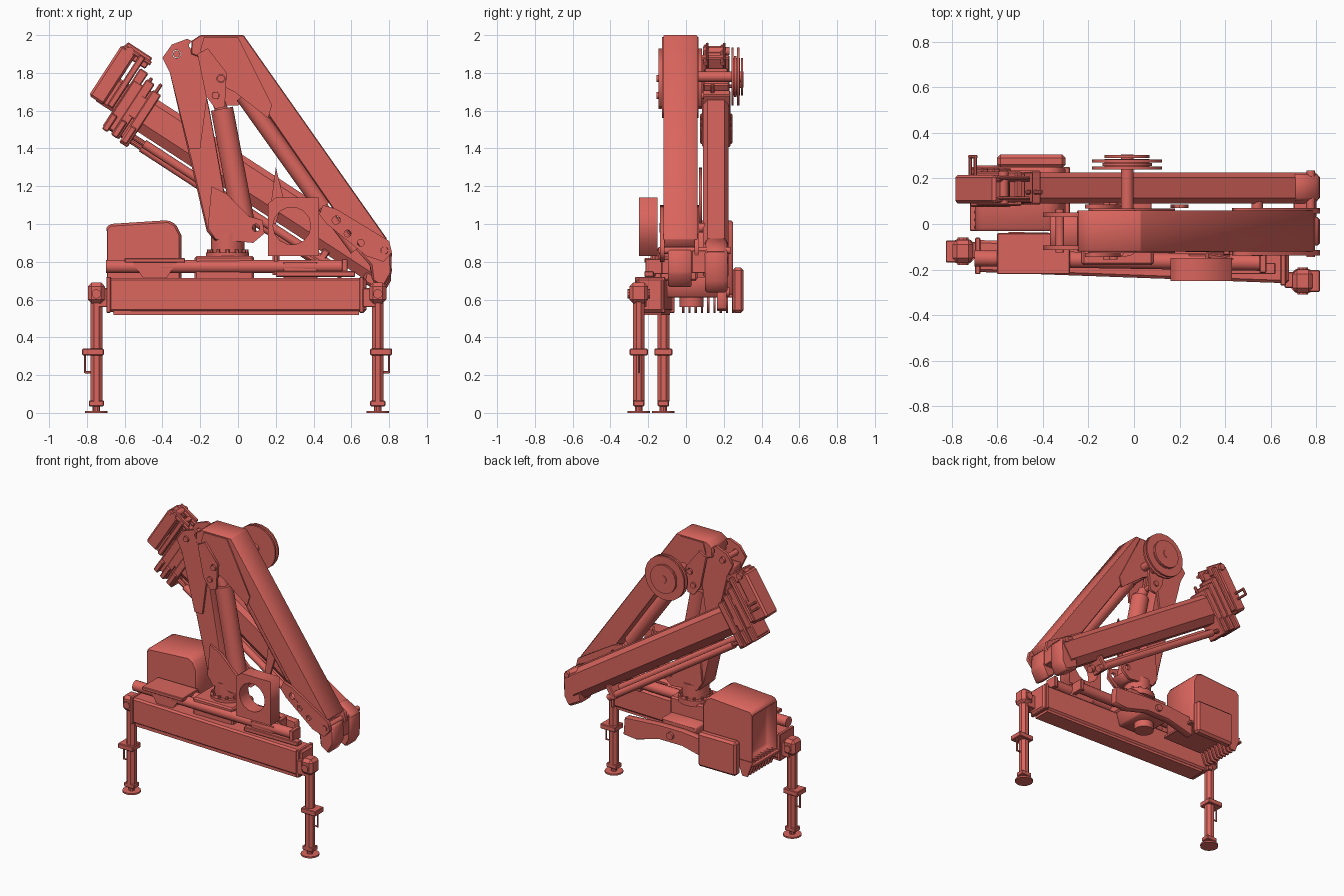
import bpy, bmesh, math
from mathutils import Vector

red = bpy.data.materials.new("crane_red")
red.diffuse_color = (0.70, 0.13, 0.11, 1)


def finish(ob, bevel=0.0):
    ob.data.materials.append(red)
    if bevel:
        m = ob.modifiers.new("Bevel", 'BEVEL')
        m.width, m.segments, m.limit_method = bevel, 1, 'ANGLE'
    return ob


def bar(name, p1, p2, sec, bevel=0.0):
    """Cross-section (side, up) swept from p1 to p2."""
    p1, p2 = Vector(p1), Vector(p2)
    d = (p2 - p1).normalized()
    side = Vector((0, 1, 0)) if abs(d.y) < 0.9 else Vector((1, 0, 0))
    up = d.cross(side).normalized()
    if up.z < 0:
        up = -up
    bm = bmesh.new()
    a, b = [[bm.verts.new(p + side * s + up * t) for s, t in sec] for p in (p1, p2)]
    n = len(sec)
    bm.faces.new(a)
    bm.faces.new(b[::-1])
    for i in range(n):
        bm.faces.new((a[i], b[i], b[(i + 1) % n], a[(i + 1) % n]))
    bmesh.ops.recalc_face_normals(bm, faces=bm.faces)
    me = bpy.data.meshes.new(name)
    bm.to_mesh(me)
    bm.free()
    ob = bpy.data.objects.new(name, me)
    bpy.context.collection.objects.link(ob)
    return finish(ob, bevel)


def cyl(name, p1, p2, r, n=16):
    ring = [(r * math.cos(2 * math.pi * (i + .5) / n), r * math.sin(2 * math.pi * (i + .5) / n)) for i in range(n)]
    ob = bar(name, p1, p2, ring)
    if n >= 12:
        bpy.ops.object.select_all(action='DESELECT')
        ob.select_set(True)
        bpy.context.view_layer.objects.active = ob
        bpy.ops.object.shade_smooth_by_angle(angle=math.radians(35))
    return ob


def box(name, x0, x1, y0, y1, z0, z1, bevel=0.004):
    sec = [(y0, z0), (y1, z0), (y1, z1), (y0, z1)]
    return bar(name, (x0, 0, 0), (x1, 0, 0), sec, bevel)


def prism(name, pts, y0, y1, holes=(), bevel=0.0):
    """Side profile (x, z) with round holes, extruded from y0 to y1."""
    cu = bpy.data.curves.new(name, 'CURVE')
    cu.dimensions, cu.fill_mode, cu.extrude = '2D', 'BOTH', (y1 - y0) / 2
    loops = [pts] + [[(x + r * math.cos(i * math.pi / 7), z + r * math.sin(i * math.pi / 7))
                      for i in range(14)] for x, z, r in holes]
    for loop in loops:
        s = cu.splines.new('POLY')
        s.points.add(len(loop) - 1)
        for p, (x, z) in zip(s.points, loop):
            p.co = (x, z, 0, 1)
        s.use_cyclic_u = True
    tmp = bpy.data.objects.new(name, cu)
    me = bpy.data.meshes.new_from_object(tmp)
    bpy.data.objects.remove(tmp)
    bm = bmesh.new()
    bm.from_mesh(me)
    bmesh.ops.remove_doubles(bm, verts=bm.verts, dist=1e-5)
    for v in bm.verts:
        v.co = Vector((v.co.x, (y0 + y1) / 2 - v.co.z, v.co.y))
    bmesh.ops.recalc_face_normals(bm, faces=bm.faces)
    bm.to_mesh(me)
    bm.free()
    me.name = name
    ob = bpy.data.objects.new(name, me)
    bpy.context.collection.objects.link(ob)
    return finish(ob, bevel)


def rect(w, h):
    return [(-w, -h), (w, -h), (w, h), (-w, h)]


# Outrigger beam, slightly skewed, with end frames and lower rail
bar("outrigger_beam", (-0.69, -0.14, 0.625), (0.68, -0.19, 0.625), rect(0.07, 0.09), 0.012)
bar("beam_lower_rail", (-0.66, -0.145, 0.53), (0.64, -0.19, 0.53), rect(0.06, 0.012))
for x, y in ((-0.685, -0.14), (0.655, -0.19)):
    box("beam_end_frame", x - 0.012, x + 0.012, y - 0.08, y + 0.08, 0.53, 0.72)

# Outrigger legs
for s, x, y in ((-1, -0.75, -0.12), (1, 0.74, -0.25)):
    box("leg_extension", min(x, s * 0.66), max(x, s * 0.66), y - 0.03, y + 0.04, 0.56, 0.66)
    cyl("leg_tube", (x, y, 0.06), (x, y, 0.68), 0.034, 8)
    box("leg_head", x - 0.045, x + 0.045, y - 0.05, y + 0.05, 0.58, 0.69, 0.02)
    cyl("leg_head_pin", (x, y - 0.06, 0.63), (x, y + 0.06, 0.63), 0.025, 10)
    xa, xb = sorted((x - s * 0.04, x + s * 0.075))
    box("leg_clamp", xa, xb, y - 0.048, y + 0.048, 0.305, 0.34)
    cyl("leg_handle", (x + s * 0.06, y, 0.21), (x + s * 0.06, y, 0.31), 0.006, 6)
    cyl("leg_handle_foot", (x + s * 0.06, y, 0.215), (x, y, 0.215), 0.006, 6)
    box("leg_foot_block", x - 0.04, x + 0.04, y - 0.03, y + 0.03, 0.035, 0.065)
    cyl("foot_ball", (x, y, 0.01), (x, y, 0.05), 0.02, 10)
    cyl("foot_pad", (x, y, 0.0), (x, y, 0.011), 0.06, 16)

# Slewing base, rear bridge and rack cylinders
box("base_block", -0.23, 0.085, -0.18, 0.06, 0.70, 0.83, 0.01)
prism("base_bridge", [(-0.2, 0.72), (0.08, 0.72), (0.05, 0.61), (-0.16, 0.61)], -0.1, 0.17, bevel=0.01)
prism("rear_bridge", [(-0.32, 0.67), (-0.12, 0.69), (0.06, 0.69), (0.33, 0.67), (0.34, 0.55), (0.24, 0.54),
      (0.06, 0.59), (-0.12, 0.59), (-0.32, 0.54)], 0.165, 0.215, [(-0.03, 0.64, 0.025)], bevel=0.008)
cyl("bridge_pin", (-0.03, 0.15, 0.64), (-0.03, 0.23, 0.64), 0.024)
cyl("slew_motor", (-0.06, 0.03, 0.56), (-0.06, 0.03, 0.62), 0.065)
for y, x0, x1 in ((-0.15, -0.7, 0.56), (-0.07, -0.55, 0.4)):
    cyl("slew_rack_tube", (x0, y, 0.775), (x1, y - 0.02, 0.775), 0.036)
    box("rack_tube_cap", x1 - 0.01, x1 + 0.02, y - 0.065, y + 0.025, 0.735, 0.815)
box("valve_block", 0.24, 0.42, -0.2, -0.13, 0.71, 0.80)
box("control_arm", 0.2, 0.62, -0.22, -0.17, 0.72, 0.75)
cyl("slew_ring", (-0.055, -0.03, 0.81), (-0.055, -0.03, 0.85), 0.115, 24)
cyl("column_neck", (-0.055, -0.03, 0.84), (-0.055, -0.03, 0.95), 0.09, 20)
for i in range(12):
    a = i * math.pi / 6
    x, y = -0.055 + 0.1 * math.cos(a), -0.03 + 0.1 * math.sin(a)
    cyl("ring_bolt", (x, y, 0.84), (x, y, 0.865), 0.01, 6)

# Column
prism("column_body", [(-0.165, 0.96), (-0.12, 0.91), (0.06, 0.91), (0.11, 0.95), (0.03, 1.03), (-0.06, 1.1),
      (-0.15, 1.6), (-0.2, 1.84), (-0.37, 1.84)], -0.10, 0.035, bevel=0.008)
for y in (-0.115, 0.03):
    prism("column_cheek", [(-0.36, 1.8), (-0.4, 1.88), (-0.35, 1.95), (-0.27, 1.98), (-0.2, 1.95), (-0.16, 1.7),
          (-0.2, 1.4), (-0.26, 1.4)], y, y + 0.02, [(-0.325, 1.9, 0.022), (-0.24, 1.945, 0.02)])
    prism("column_foot_cheek", [(-0.16, 0.98), (-0.12, 0.92), (0.08, 0.90), (0.14, 0.95), (0.13, 1.02), (0.06, 1.04),
          (-0.06, 1.16), (-0.14, 1.2)], y, y + 0.02, [(0.095, 0.98, 0.02)])
cyl("column_top_pin", (-0.325, -0.125, 1.9), (-0.325, 0.065, 1.9), 0.019)

# Lift cylinder and its links
cyl("lift_cylinder", (0.04, -0.04, 0.95), (-0.085, -0.04, 1.61), 0.06, 20)
cyl("lift_rod", (-0.085, -0.04, 1.6), (-0.115, -0.04, 1.68), 0.035)
for y in (-0.145, 0.067):
    prism("lift_link", [(-0.215, 1.9), (-0.16, 1.93), (-0.06, 1.8), (-0.07, 1.62), (-0.12, 1.61), (-0.17, 1.68)],
          y, y + 0.018, [(-0.118, 1.68, 0.02), (-0.09, 1.77, 0.022)])
for x, z in ((-0.118, 1.68), (-0.09, 1.77)):
    cyl("link_pin", (x, -0.155, z), (x, 0.095, z), 0.019)

# Main boom, head and folding cylinder
prism("main_boom", [(-0.25, 1.9), (-0.245, 1.97), (-0.2, 2.0), (0.03, 2.0), (0.79, 0.92), (0.74, 0.86), (0.64, 0.88),
      (0.04, 1.75), (-0.08, 1.84)], -0.12, 0.06, bevel=0.008)
for y in (-0.128, 0.055):
    prism("boom_head_plate", [(-0.2, 1.92), (-0.18, 1.99), (0.0, 1.99), (0.18, 1.63), (0.16, 1.56), (-0.02, 1.70),
          (-0.1, 1.74)], y, y + 0.012, [(-0.09, 1.77, 0.016)])
    prism("boom_tip_plate", [(0.45, 1.1), (0.52, 1.08), (0.80, 0.91), (0.815, 0.85), (0.77, 0.80), (0.68, 0.83),
          (0.47, 1.0), (0.43, 1.05)], y - 0.01, y + 0.015,
          [(0.52, 1.02, 0.022), (0.58, 0.95, 0.018), (0.65, 0.9, 0.018), (0.775, 0.86, 0.02)])
cyl("fold_cylinder", (0.03, -0.03, 1.68), (0.45, -0.03, 1.09), 0.045, 18)
cyl("fold_rod", (0.45, -0.03, 1.09), (0.62, -0.03, 0.86), 0.028)
prism("tip_link", [(0.62, 0.87), (0.72, 0.88), (0.81, 0.86), (0.815, 0.74), (0.77, 0.66), (0.71, 0.70), (0.70, 0.78)],
      -0.095, 0.03, bevel=0.01)
cyl("tip_pin", (0.775, -0.145, 0.86), (0.775, 0.235, 0.86), 0.019)
cyl("tip_knee_pin", (0.54, -0.14, 0.98), (0.54, 0.1, 0.98), 0.025)
box("tip_bridge", 0.70, 0.80, 0.03, 0.11, 0.74, 0.86)
for x in (-0.1, -0.06):
    cyl("lifting_eye", (x, -0.03, 1.94), (x, -0.03, 1.998), 0.01, 8)


# Folded extension boom: local u runs down the boom, v across it
def L(u, v, y):
    return (-0.55 + 0.838 * u + 0.545 * v, y, 1.62 - 0.545 * u + 0.838 * v)


def lbox(name, u0, u1, v0, v1, y0, y1, bevel=0.006):
    return bar(name, L(u0, 0, 0), L(u1, 0, 0), [(y0, v0), (y1, v0), (y1, v1), (y0, v1)], bevel)


bar("outer_boom", L(0.0, 0, 0.158), L(1.56, 0, 0.158), [(-.068, .07), (-.045, .1), (.045, .1), (.068, .07),
    (.068, -.05), (.03, -.1), (-.03, -.1), (-.068, -.05)])
prism("outer_boom_end", [(0.70, 0.93), (0.815, 0.86), (0.81, 0.70), (0.77, 0.63), (0.66, 0.69)], 0.1, 0.22, bevel=0.015)
bar("inner_boom", L(-0.2, 0, 0.155), L(0.05, 0, 0.155), rect(0.055, 0.085), 0.015)

# Telescopic collars at the boom head
for i, u in enumerate((0.035, -0.025, -0.085)):
    lbox("boom_collar", u, u + 0.052, -0.2 + 0.012 * i, 0.13 + 0.03 * i, 0.085 + 0.006 * i, 0.235 - 0.006 * i)
    lbox("collar_lug", u + 0.005, u + 0.04, -0.19, -0.09, 0.075, 0.245)
    lbox("collar_top_fin", u + 0.01, u + 0.03, 0.1, 0.18, 0.13, 0.15)
lbox("collar_core", -0.08, 0.08, -0.17, 0.12, 0.095, 0.22)
lbox("head_block", -0.234, -0.14, -0.08, 0.24, 0.09, 0.215, 0.012)
lbox("head_plate", -0.125, -0.09, -0.07, 0.25, 0.08, 0.23)
for y in (0.105, 0.195):
    lbox("head_ear", -0.215, -0.06, 0.2, 0.27, y, y + 0.015)
    cyl("head_rope_guide", L(-0.22, 0.24, y), L(-0.05, 0.24, y), 0.012, 8)
cyl("head_pin", L(-0.18, 0.235, 0.09), L(-0.18, 0.235, 0.23), 0.022)
for v in (0.0, 0.04):
    cyl("hook_eye", L(-0.2, v, 0.2), L(-0.2, v, 0.30), 0.009, 8)
cyl("hook_eye_bar", L(-0.2, -0.005, 0.295), L(-0.2, 0.045, 0.295), 0.009, 8)

# Extension cylinders below the boom
for y, v in ((0.12, -0.135), (0.19, -0.16)):
    cyl("extension_cylinder", L(0.15, v, y), L(1.32, v, y), 0.024, 12)
    cyl("extension_rod", L(-0.08, v, y), L(0.15, v, y), 0.015, 10)
lbox("cylinder_bracket", 1.25, 1.29, -0.185, -0.08, 0.1, 0.215)

# Hose reel on the boom
cyl("reel_axle", (-0.03, 0.05, 1.78), (-0.03, 0.305, 1.78), 0.028)
for y, r in ((0.24, 0.155), (0.255, 0.11), (0.27, 0.155), (0.29, 0.1)):
    cyl("reel_disc", (-0.03, y, 1.78), (-0.03, y + 0.012, 1.78), r, 20)
cyl("reel_core", (-0.03, 0.24, 1.78), (-0.03, 0.285, 1.78), 0.1, 20)

# Oil tank with recessed end, cooling fins and side box
tank = prism("oil_tank", [(-0.705, 0.62), (-0.705, 0.97), (-0.68, 1.0), (-0.37, 1.02), (-0.33, 1.0), (-0.3, 0.94),
             (-0.3, 0.62)], -0.03, 0.25, bevel=0.012)
bm = bmesh.new()
bm.from_mesh(tank.data)
bm.normal_update()
end = [f for f in bm.faces if f.normal.x < -0.95]
bmesh.ops.inset_region(bm, faces=end, thickness=0.04)
for v in {v for f in end for v in f.verts}:
    v.co.x += 0.08
bm.to_mesh(tank.data)
bm.free()
box("tank_side_box", -0.6, -0.3, 0.245, 0.305, 0.53, 0.77, 0.015)
for i in range(9):
    y = -0.02 + i * 0.033
    prism("tank_fin", [(-0.7, 0.64), (-0.66, 0.53), (-0.62, 0.53), (-0.58, 0.64)], y, y + 0.012)
box("tank_shelf", -0.72, -0.28, -0.03, 0.25, 0.61, 0.63)

# Step platform and its supports
box("step_platform", -0.6, -0.28, -0.22, -0.04, 0.795, 0.82)
prism("step_bracket", [(-0.56, 0.8), (-0.32, 0.8), (-0.38, 0.71), (-0.5, 0.71)], -0.19, -0.07)

# Control housing with round opening
prism("control_housing", [(0.16, 0.83), (0.16, 1.11), (0.2, 1.14), (0.43, 1.14), (0.43, 0.83)], -0.25, -0.15,
      [(0.285, 0.99, 0.1)])
prism("boom_rest_gusset", [(0.16, 1.0), (0.2, 1.3), (0.24, 1.14), (0.2, 1.0)], 0.07, 0.085)
cyl("housing_post", (0.2, -0.17, 0.73), (0.2, -0.17, 0.85), 0.02, 8)
cyl("housing_brace", (0.32, -0.14, 0.86), (0.55, -0.18, 0.72), 0.016, 8)
